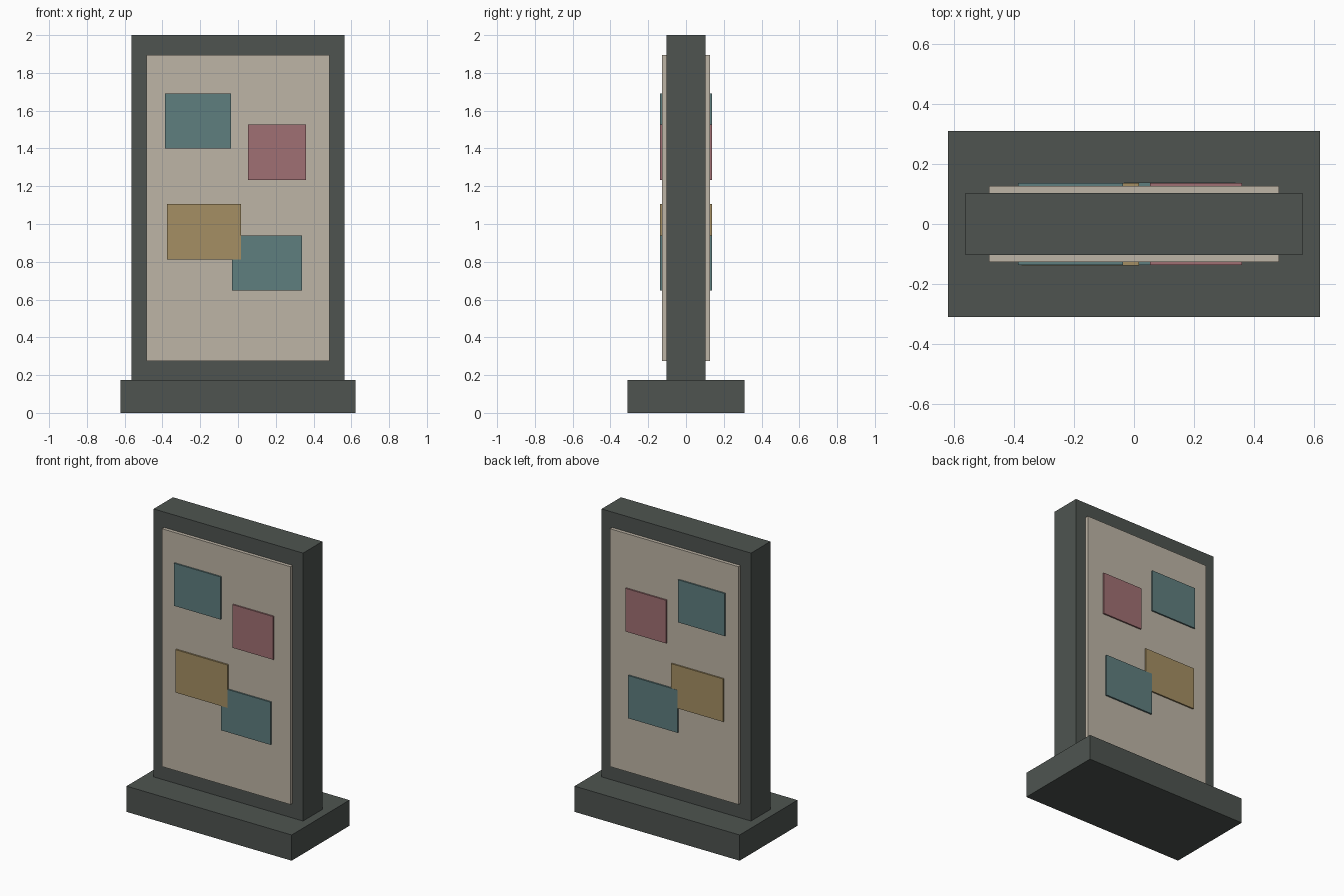
import bpy
import bmesh
from mathutils import Vector

if "Cube" in bpy.data.objects:
    bpy.data.objects.remove(bpy.data.objects["Cube"], do_unlink=True)


def material(name, rgb):
    """Flat material from an sRGB 0-255 colour."""
    lin = [((c / 255 + 0.055) / 1.055) ** 2.4 for c in rgb] + [1.0]
    mat = bpy.data.materials.new(name)
    mat.use_nodes = True
    mat.diffuse_color = lin
    bsdf = next(n for n in mat.node_tree.nodes if n.type == 'BSDF_PRINCIPLED')
    bsdf.inputs["Base Color"].default_value = lin
    bsdf.inputs["Roughness"].default_value = 0.8
    return mat


def box(name, low, high, mat):
    """Flat-shaded box between two corners."""
    low, high = Vector(low), Vector(high)
    bm = bmesh.new()
    bmesh.ops.create_cube(bm, size=1)
    bmesh.ops.scale(bm, vec=high - low, verts=bm.verts)
    mesh = bpy.data.meshes.new(name)
    bm.to_mesh(mesh)
    bm.free()
    mesh.materials.append(mat)
    obj = bpy.data.objects.new(name, mesh)
    obj.location = (low + high) / 2
    bpy.context.collection.objects.link(obj)
    return obj


charcoal = material("charcoal", (78, 84, 80))
beige = material("beige", (190, 181, 166))
teal = material("teal", (95, 126, 127))
rose = material("rose", (160, 112, 115))
ochre = material("ochre", (165, 143, 99))

# Foot and upright slab
box("base", (-0.622, -0.311, 0), (0.622, 0.311, 0.175), charcoal)
box("upright_slab", (-0.563, -0.104, 0.175), (0.563, 0.104, 2), charcoal)

# Notices: name, x range, z range, colour
notices = [
    ("upper_teal_notice", -0.387, -0.036, 1.40, 1.69, teal),
    ("rose_notice", 0.053, 0.361, 1.232, 1.526, rose),
    ("ochre_notice", -0.376, 0.017, 0.813, 1.105, ochre),
    ("lower_teal_notice", -0.033, 0.34, 0.647, 0.938, teal),
]
# The notice that overlaps its neighbour on each side
on_top = {"front": "ochre_notice", "back": "lower_teal_notice"}

# Display panel and notices on both faces
for side, s in (("front", -1), ("back", 1)):
    def plate(name, x0, x1, z0, z1, inner, outer, mat):
        y0, y1 = sorted((s * inner, s * outer))
        box(side + "_" + name, (x0, y0, z0), (x1, y1, z1), mat)

    plate("panel", -0.484, 0.484, 0.275, 1.895, 0.104, 0.127, beige)
    for name, x0, x1, z0, z1, mat in notices:
        outer = 0.138 if name == on_top[side] else 0.137
        plate(name, x0, x1, z0, z1, 0.127, outer, mat)
